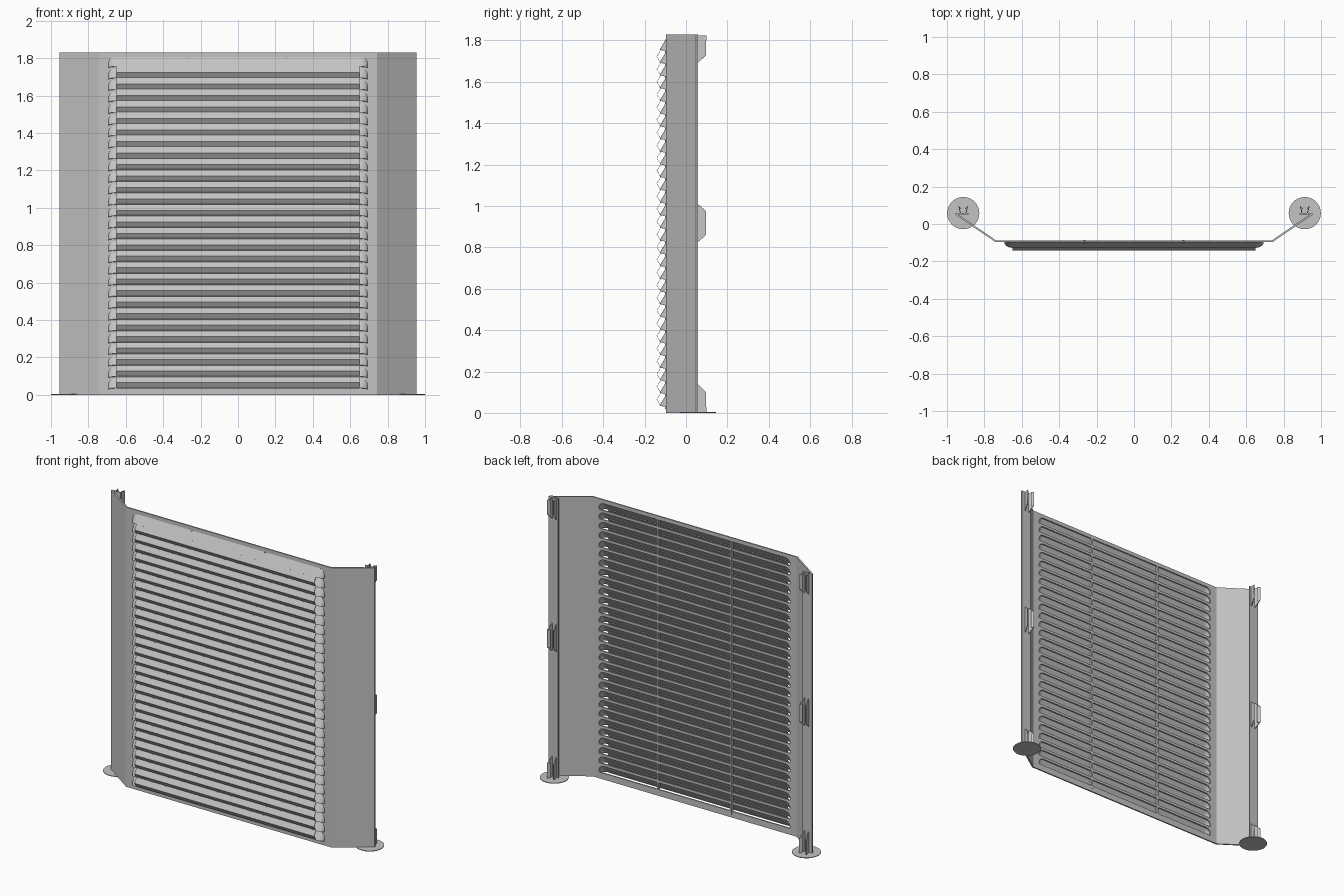
import bpy, bmesh, math
from mathutils import Vector

cube = bpy.data.objects.get("Cube")
if cube:
    bpy.data.objects.remove(cube, do_unlink=True)

HEIGHT, PITCH, COUNT = 1.83, 0.0614, 29
TOP, SLOT = 1.805, 0.045
FACE_Y, THICK = -0.096, 0.009
SLOT_X, BLADE_X, FRAME_X = 0.692, 0.65, 0.72

grey = bpy.data.materials.new("plain grey")
grey.use_nodes = True
grey.diffuse_color = (0.55, 0.55, 0.55, 1)
grey.node_tree.nodes["Principled BSDF"].inputs["Base Color"].default_value = (0.55, 0.55, 0.55, 1)


def make(name, faces, thick=0, offset=-1):
    """Mesh object from lists of corner points, optionally thickened."""
    bm = bmesh.new()
    for pts in faces:
        bm.faces.new([bm.verts.new(p) for p in pts])
    bmesh.ops.remove_doubles(bm, verts=bm.verts, dist=0.0002)
    bmesh.ops.triangulate(bm, faces=[f for f in bm.faces if len(f.verts) > 4])
    bmesh.ops.recalc_face_normals(bm, faces=bm.faces)
    mesh = bpy.data.meshes.new(name)
    bm.to_mesh(mesh)
    bm.free()
    mesh.materials.append(grey)
    obj = bpy.data.objects.new(name, mesh)
    bpy.context.collection.objects.link(obj)
    if thick:
        mod = obj.modifiers.new("thickness", "SOLIDIFY")
        mod.thickness, mod.offset = thick, offset
    return obj


def prism(outline, z0, z1):
    """Faces of a vertical prism over an xy outline."""
    low = [(x, y, z0) for x, y in outline]
    high = [(x, y, z1) for x, y in outline]
    n = len(outline)
    sides = [(low[i], low[(i + 1) % n], high[(i + 1) % n], high[i]) for i in range(n)]
    return [low[::-1], high] + sides


def slot_edge(z, steps=6, r=0.035):
    """Upper outline of a slot with rounded top corners, right to left."""
    half = [(SLOT_X, z - SLOT)]
    for i in range(steps + 1):
        a = math.pi / 2 * i / steps
        half.append((SLOT_X - r + r * math.cos(a), z - r + r * math.sin(a)))
    return half + [(-x, z) for x, z in reversed(half)]


def rect(x0, x1, z0, z1):
    return [(x0, FACE_Y, z0), (x1, FACE_Y, z0), (x1, FACE_Y, z1), (x0, FACE_Y, z1)]


# Slotted centre sheet: one rounded bridge above each slot
sheet = []
tops = [TOP - PITCH * i for i in range(COUNT)]
for i, z in enumerate(tops):
    upper = HEIGHT if i == 0 else tops[i - 1] - SLOT
    edge = slot_edge(z)
    for (xa, za), (xb, zb) in zip(edge, edge[1:]):
        if abs(xa - xb) > 0.0001:
            sheet.append([(xa, FACE_Y, za), (xa, FACE_Y, upper), (xb, FACE_Y, upper), (xb, FACE_Y, zb)])
sheet.append(rect(-SLOT_X, SLOT_X, 0, tops[-1] - SLOT))
sheet += [rect(s * SLOT_X, s * FRAME_X, 0, HEIGHT) for s in (1, -1)]
front_sheet = make("slotted_front_sheet", sheet, THICK, 0)
front_sheet.location.y = THICK / 2

# Pressed louvre hoods, lofted from slot edge to projecting lip
hoods = []
for z in tops:
    edge = slot_edge(z)
    back = [Vector((x, FACE_Y, h)) for x, h in edge]
    lip = []
    n = (len(edge) - 1) // 2
    for i in range(n + 1):
        a = math.pi / 2 * i / n
        lip.append(Vector((BLADE_X + 0.042 * math.cos(a), FACE_Y - 0.03 * math.sin(a),
                           z - 0.058 + 0.008 * math.sin(a))))
    lip += [Vector((-p.x, p.y, p.z)) for p in reversed(lip)]
    hoods += [(back[i], back[i + 1], lip[i + 1], lip[i]) for i in range(len(edge) - 1)]
make("louvre_hoods", hoods, 0.003, 0)

# Folded blades in front of the hoods
blades = []
for z in tops[:-1]:
    a, b, c = (-0.122, z - 0.051), (-0.141, z - 0.082), (-0.122, z - 0.051 - PITCH)
    for (y0, z0), (y1, z1) in ((a, b), (b, c)):
        blades.append([(-BLADE_X, y0, z0), (BLADE_X, y0, z0), (BLADE_X, y1, z1), (-BLADE_X, y1, z1)])
make("folded_blades", blades, 0.002, 0)

# Two upright stiffeners behind the louvres
for s, side in ((1, "left"), (-1, "right")):
    x = s * 0.265
    outline = [(x - 0.006, -0.102), (x + 0.006, -0.102), (x + 0.006, -0.086), (x - 0.006, -0.086)]
    make(side + "_stiffener", prism(outline, 0.02, TOP), 0)

# Angled wings with a return flange, clips and foot discs
CLIP_X, FOOT_Y = 0.913, 0.058
CLIPS = (("bottom", 0.0, 0.14, 0, 0.04), ("middle", 0.825, 1.01, 0.035, 0.035),
         ("top", 1.69, 1.825, 0.04, 0))
for s, side in ((1, "left"), (-1, "right")):
    wing = [(FRAME_X, FACE_Y), (0.742, FACE_Y), (0.954, 0.049), (0.954, 0.058), (0.885, 0.058),
            (0.885, 0.050), (0.938, 0.050), (0.738, FACE_Y + THICK), (FRAME_X, FACE_Y + THICK)]
    make(side + "_wing", prism([(s * x, y) for x, y in wing], 0, HEIGHT))

    for label, z0, z1, cut0, cut1 in CLIPS:
        faces = []
        for k in (1, -1):
            root, tip = s * CLIP_X + k * 0.014, s * CLIP_X + k * 0.024
            faces.append([(root, 0.056, z0), (root, 0.056, z1),
                          (tip, 0.096, z1 - cut1), (tip, 0.096, z0 + cut0)])
            # Turned-in hook along the outer edge of the prong
            hook = s * CLIP_X + k * 0.012
            faces.append([(tip, 0.096, z0 + cut0), (tip, 0.096, z1 - cut1),
                          (hook, 0.082, z1 - cut1), (hook, 0.082, z0 + cut0)])
        make(f"{side}_{label}_clip", faces, 0.005, 0)

    ring = [(s * CLIP_X + 0.086 * math.cos(math.tau * i / 40),
             FOOT_Y + 0.086 * math.sin(math.tau * i / 40)) for i in range(40)]
    make(side + "_foot_disc", prism(ring, 0, 0.004))
